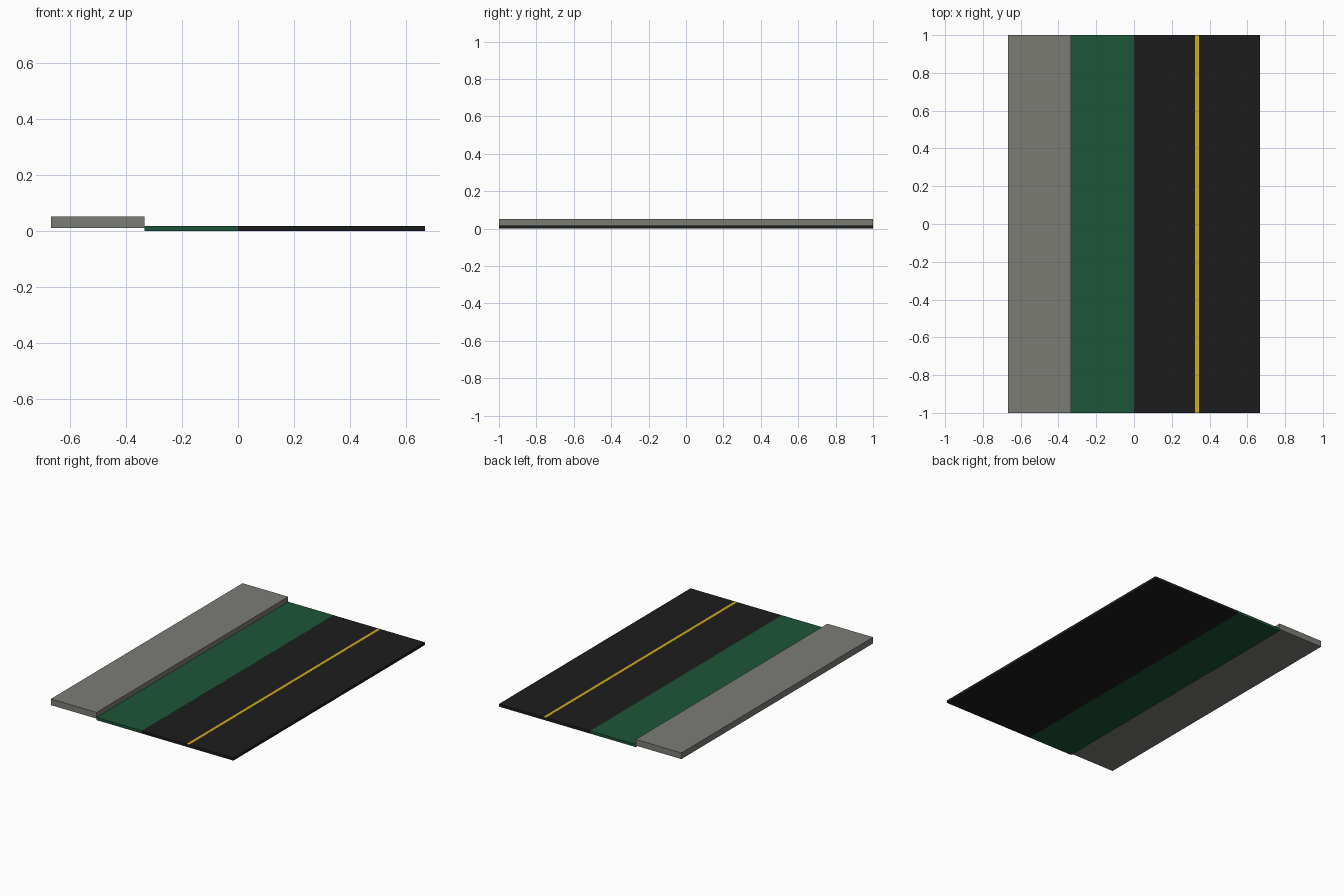
import bpy

if "Cube" in bpy.data.objects:
    bpy.data.objects.remove(bpy.data.objects["Cube"])


def slab(name, x0, x1, z0, z1, color=None):
    """Full-length box strip running along y."""
    bpy.ops.mesh.primitive_cube_add(size=1, location=((x0 + x1) / 2, 0, (z0 + z1) / 2))
    ob = bpy.context.object
    ob.name = name
    ob.scale = (x1 - x0, 2.0, z1 - z0)
    bpy.ops.object.transform_apply(location=False, rotation=False, scale=True)
    if color:
        mat = bpy.data.materials.new(name + "_paint")
        mat.diffuse_color = (*color, 1)
        mat.use_nodes = True
        mat.node_tree.nodes["Principled BSDF"].inputs["Base Color"].default_value = mat.diffuse_color
        ob.data.materials.append(mat)
    return ob


LANE = 2 / 3 / 2  # width of one lane

# Raised pavement
slab("sidewalk", -2 * LANE, -LANE, 0.01, 0.051, (0.2, 0.2, 0.18))
# Green cycle lane
slab("bike_lane", -LANE, 0, 0, 0.018, (0.012, 0.09, 0.04))
# Asphalt carriageway
slab("road", 0, 2 * LANE, 0, 0.0175, (0.012, 0.012, 0.012))
# Yellow centre line, barely proud of the asphalt
slab("centre_line", LANE - 0.01, LANE + 0.01, 0.0165, 0.0182, (0.65, 0.4, 0.01))
